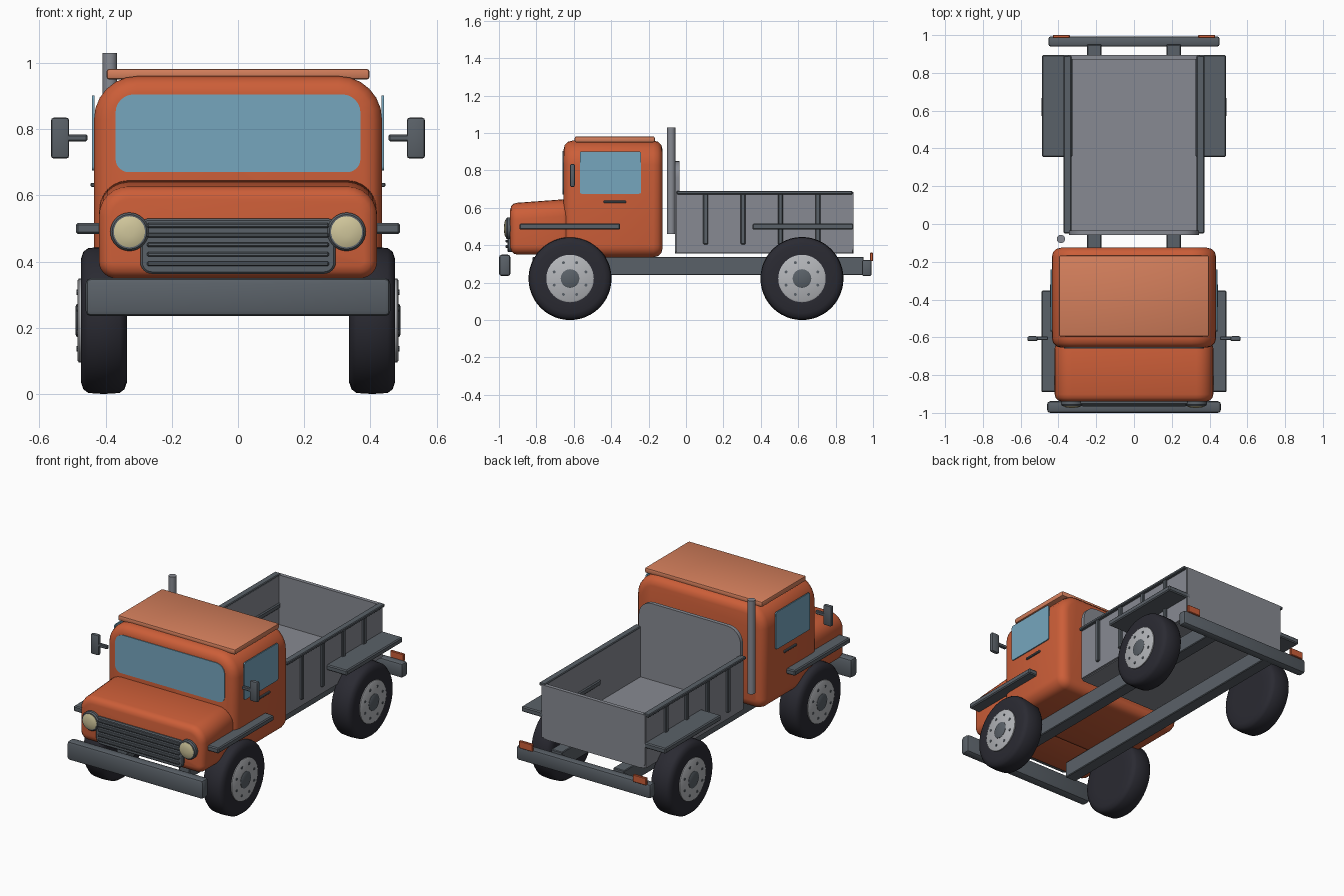
import bpy, bmesh, math
from mathutils import Vector

cube = bpy.data.objects.get("Cube")
if cube:
    bpy.data.objects.remove(cube, do_unlink=True)


def material(name, r, g, b):
    lin = [((c / 255 + 0.055) / 1.055) ** 2.4 for c in (r, g, b)] + [1]
    m = bpy.data.materials.new(name)
    m.use_nodes = True
    m.diffuse_color = lin
    m.node_tree.nodes["Principled BSDF"].inputs["Base Color"].default_value = lin
    return m


ORANGE = material("orange paint", 204, 94, 56)
ROOF = material("light orange paint", 212, 127, 92)
TRIM = material("dark grey trim", 90, 97, 104)
BED = material("bed grey", 135, 138, 146)
GLASS = material("blue glass", 118, 166, 190)
CREAM = material("cream lens", 208, 198, 155)
RUBBER = material("black rubber", 42, 42, 50)
RIM = material("silver rim", 180, 182, 186)


def finish(name, bm, mat):
    bmesh.ops.recalc_face_normals(bm, faces=bm.faces)
    mesh = bpy.data.meshes.new(name)
    bm.to_mesh(mesh)
    bm.free()
    mesh.materials.append(mat)
    ob = bpy.data.objects.new(name, mesh)
    bpy.context.collection.objects.link(ob)
    return ob


def loft(bm, rings):
    """Join rings of points into a closed solid."""
    rows = [[bm.verts.new(p) for p in ring] for ring in rings]
    n = len(rows[0])
    for a, b in zip(rows, rows[1:]):
        for i in range(n):
            bm.faces.new((a[i], a[(i + 1) % n], b[(i + 1) % n], b[i]))
    bm.faces.new(rows[0])
    bm.faces.new(rows[-1])
    bmesh.ops.recalc_face_normals(bm, faces=bm.faces)


def place(axis, d, u, v):
    return (d, u, v) if axis == "x" else (u, d, v)


def bevel_sharp(bm, width, segments):
    edges = [e for e in bm.edges if e.calc_face_angle(0) > math.radians(40)]
    bmesh.ops.bevel(bm, geom=edges, offset=width, segments=segments,
                    profile=0.5, affect="EDGES", clamp_overlap=True)


def box(name, mat, x, y, z, bevel=0.004, segments=1):
    bm = bmesh.new()
    loft(bm, [[(x[0], y[0], h), (x[1], y[0], h), (x[1], y[1], h), (x[0], y[1], h)] for h in z])
    if bevel:
        bevel_sharp(bm, bevel, segments)
    return finish(name, bm, mat)


def panel(name, mat, axis, depth, u, v, top, bottom, bevel=0, segments=3):
    """Prism with rounded corners, extruded along an axis."""
    pts = []
    corners = [(u[1], v[1], -1, -1, top), (u[0], v[1], 1, -1, top),
               (u[0], v[0], 1, 1, bottom), (u[1], v[0], -1, 1, bottom)]
    for k, (cu, cv, su, sv, r) in enumerate(corners):
        steps = 6 if r else 0
        for i in range(steps + 1):
            a = math.pi / 2 * (k + (i / steps if steps else 0))
            pts.append((cu + su * r + r * math.cos(a), cv + sv * r + r * math.sin(a)))
    bm = bmesh.new()
    loft(bm, [[place(axis, d, *p) for p in pts] for d in depth])
    if bevel:
        bevel_sharp(bm, bevel, segments)
    return finish(name, bm, mat)


def lathe(name, mat, axis, profile, u, v, n=40):
    """Solid of revolution; profile holds (position along axis, radius)."""
    bm = bmesh.new()
    turn = [2 * math.pi * i / n for i in range(n)]
    loft(bm, [[place(axis, d, u + r * math.cos(a), v + r * math.sin(a)) for a in turn]
              for d, r in profile])
    return finish(name, bm, mat)


def span(s, a, b):
    return tuple(sorted((s * a, s * b)))


# Cab, hood and roof
panel("cab", ORANGE, "y", (-0.655, -0.125), (-0.435, 0.435), (0.335, 0.96), 0.13, 0.065, 0.05)
hood = panel("hood", ORANGE, "y", (-0.94, -0.62), (-0.42, 0.42), (0.35, 0.645), 0.09, 0.05, 0.038)
for vert in hood.data.vertices:
    if vert.co.z > 0.5 and vert.co.y < -0.8:
        vert.co.z -= 0.018
box("roof_panel", ROOF, (-0.397, 0.397), (-0.595, -0.167), (0.95, 0.982), 0.008, 2)
panel("windshield", GLASS, "y", (-0.659, -0.651), (-0.37, 0.37), (0.67, 0.905), 0.055, 0.04)

# Grille
panel("grille", TRIM, "y", (-0.955, -0.92), (-0.295, 0.295), (0.363, 0.53), 0.025, 0.035, 0.006, 1)
for i in range(5):
    z = 0.393 + i * 0.029
    box(f"grille_bar_{i + 1}", TRIM, (-0.275, 0.275), (-0.966, -0.95), (z - 0.007, z + 0.007))

# Bumpers and exhaust
box("front_bumper", TRIM, (-0.46, 0.46), (-1.0, -0.938), (0.235, 0.35), 0.016, 2)
box("rear_bumper", TRIM, (-0.453, 0.453), (0.94, 0.993), (0.235, 0.322), 0.012, 2)
bm = bmesh.new()
loft(bm, [[(-0.387 + 0.022 * math.cos(a * math.pi / 10),
            -0.079 + 0.022 * math.sin(a * math.pi / 10), z) for a in range(20)]
          for z in (0.46, 1.03)])
finish("exhaust_stack", bm, BED)

# Cargo bed
box("bed_floor", BED, (-0.34, 0.34), (-0.055, 0.89), (0.355, 0.382), 0)
panel("bed_headboard", BED, "y", (-0.058, -0.035), (-0.345, 0.345), (0.355, 0.85), 0.09, 0.02)
panel("bed_tailgate", BED, "y", (0.872, 0.895), (-0.35, 0.35), (0.355, 0.685), 0.01, 0.04)

for s, side in ((1, "left"), (-1, "right")):
    # Cab details
    panel(f"{side}_window", GLASS, "x", span(s, 0.434, 0.4415), (-0.568, -0.24), (0.675, 0.902), 0.012, 0.012)
    box(f"{side}_door_handle", TRIM, span(s, 0.43, 0.445), (-0.44, -0.32), (0.625, 0.638), 0.003)
    box(f"{side}_mirror_arm", TRIM, span(s, 0.455, 0.52), (-0.615, -0.595), (0.763, 0.784))
    box(f"{side}_mirror", TRIM, span(s, 0.51, 0.565), (-0.62, -0.594), (0.711, 0.835), 0.009, 2)
    lathe(f"{side}_headlight_ring", TRIM, "y",
          [(-0.92, 0.058), (-0.955, 0.058), (-0.963, 0.052), (-0.963, 0.045)], s * 0.328, 0.49, 32)
    lathe(f"{side}_headlight_lens", CREAM, "y",
          [(-0.95, 0.047), (-0.965, 0.047), (-0.97, 0.035), (-0.973, 0.015)], s * 0.328, 0.49, 32)

    # Fenders and chassis
    box(f"{side}_front_fender", TRIM, span(s, 0.40, 0.49), (-0.89, -0.352), (0.483, 0.516), 0.006)
    box(f"{side}_rear_fender", TRIM, span(s, 0.325, 0.487), (0.355, 0.895), (0.483, 0.516), 0.006)
    box(f"{side}_chassis_rail", TRIM, span(s, 0.173, 0.248), (-0.82, 0.95), (0.24, 0.338))
    box(f"{side}_tail_light", ORANGE, span(s, 0.34, 0.43), (0.984, 1.0), (0.315, 0.36), 0.003)

    # Bed sides
    box(f"{side}_bed_side", BED, span(s, 0.332, 0.354), (-0.05, 0.89), (0.36, 0.68), 0)
    box(f"{side}_bed_top_rail", TRIM, span(s, 0.332, 0.372), (-0.05, 0.89), (0.672, 0.69))
    for i in range(4):
        y = 0.105 + i * 0.2
        box(f"{side}_bed_rib_{i + 1}", TRIM, span(s, 0.345, 0.368), (y - 0.013, y + 0.013), (0.405, 0.675))

    # Wheels
    for y, end in ((-0.62, "front"), (0.62, "rear")):
        z = 0.222
        name = f"{side}_{end}"
        tyre = [(0.335, 0.13), (0.335, 0.185), (0.343, 0.208), (0.358, 0.219), (0.405, 0.222),
                (0.452, 0.219), (0.467, 0.208), (0.475, 0.185), (0.475, 0.13)]
        lathe(f"{name}_tyre", RUBBER, "x", [(s * d, r) for d, r in tyre], y, z, 48)
        lathe(f"{name}_rim", RIM, "x", [(s * 0.46, 0.127), (s * 0.481, 0.127), (s * 0.485, 0.12)], y, z)
        lathe(f"{name}_hub", TRIM, "x", [(s * 0.47, 0.05), (s * 0.487, 0.05), (s * 0.491, 0.042)], y, z, 24)
        for i in range(8):
            a = math.pi * (i + 0.5) / 4
            lathe(f"{name}_bolt_{i + 1}", TRIM, "x", [(s * 0.48, 0.008), (s * 0.488, 0.008)],
                  y + 0.092 * math.cos(a), z + 0.092 * math.sin(a), 8)

# Smooth shading with sharp edges kept
for ob in bpy.context.scene.objects:
    ob.select_set(ob.type == "MESH")
    if ob.type == "MESH":
        bpy.context.view_layer.objects.active = ob
bpy.ops.object.shade_smooth_by_angle(angle=math.radians(35))
